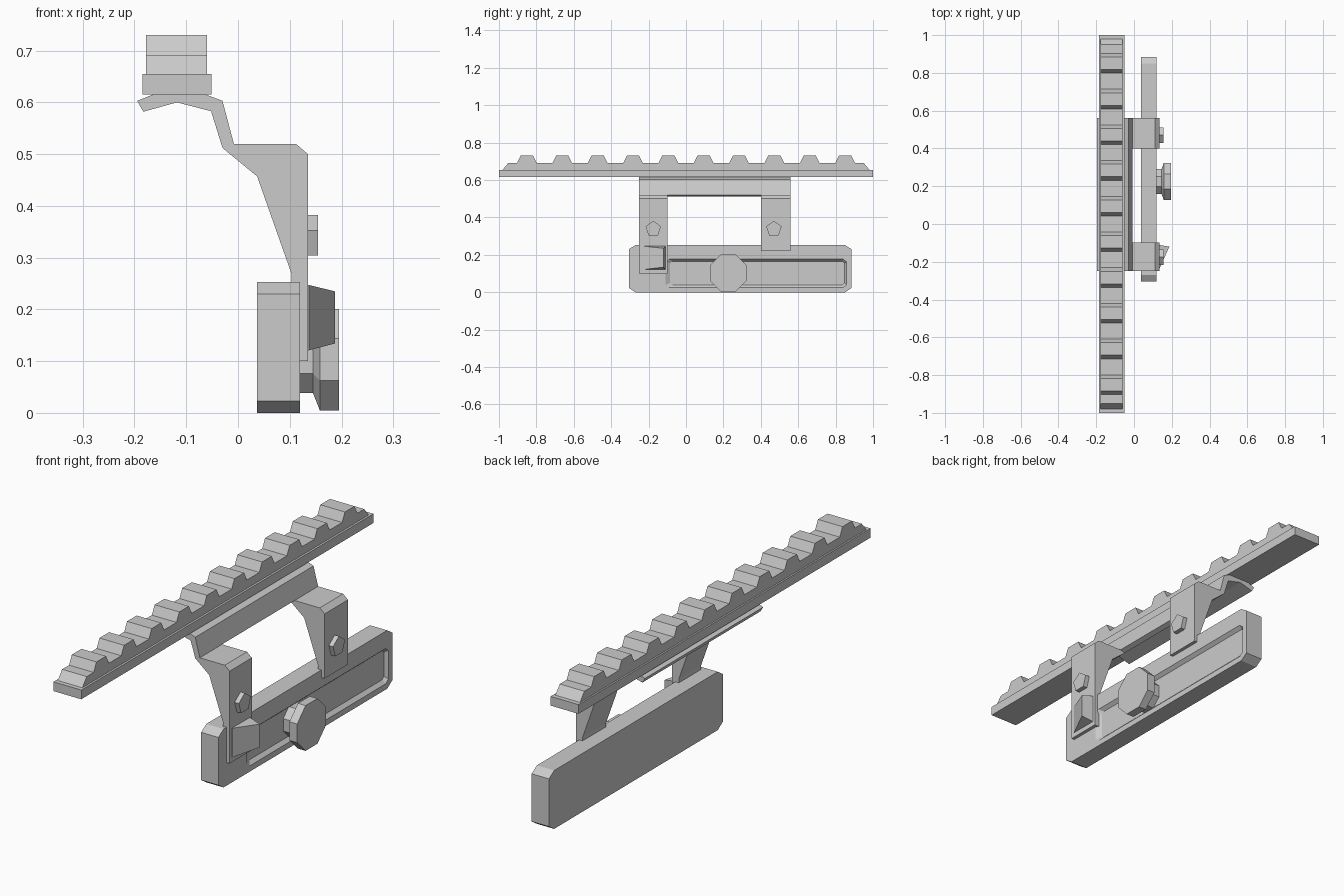
import bpy, bmesh
from math import sin, cos, pi

if "Cube" in bpy.data.objects:
    bpy.data.objects.remove(bpy.data.objects["Cube"])


def loft(name, rings):
    """Skin a stack of equal-length rings and cap both ends."""
    bm = bmesh.new()
    vs = [[bm.verts.new(p) for p in r] for r in rings]
    n = len(rings[0])
    for a, b in zip(vs, vs[1:]):
        for i in range(n):
            j = (i + 1) % n
            bm.faces.new((a[i], a[j], b[j], b[i]))
    bm.faces.new(vs[0])
    bm.faces.new(vs[-1])
    bmesh.ops.recalc_face_normals(bm, faces=bm.faces)
    me = bpy.data.meshes.new(name)
    bm.to_mesh(me)
    bm.free()
    ob = bpy.data.objects.new(name, me)
    bpy.context.collection.objects.link(ob)
    return ob


def along_x(name, prof, x0, x1):
    return loft(name, [[(x, y, z) for y, z in prof] for x in (x0, x1)])


def along_y(name, prof, y0, y1):
    return loft(name, [[(x, y, z) for x, z in prof] for y in (y0, y1)])


def chamfered(y0, y1, z0, z1, cy, cz):
    return [(y0 + cy, z0), (y1 - cy, z0), (y1, z0 + cz), (y1, z1 - cz),
            (y1 - cy, z1), (y0 + cy, z1), (y0, z1 - cz), (y0, z0 + cz)]


def polygon(x, y, z, r, n, start):
    return [(x, y + r * cos(start + 2 * pi * i / n), z + r * sin(start + 2 * pi * i / n))
            for i in range(n)]


# Rail: flat base and toothed upper strip
along_x("rail_base", [(-1, .615), (1, .615), (1, .655), (-1, .655)], -.185, -.051)
teeth = [(.98, .655), (-.98, .655), (-.95, .692)]
for i in range(10):
    c = (i - 4.5) * .189
    teeth += [(c - .052, .692), (c - .033, .73), (c + .033, .73), (c + .052, .692)]
teeth.append((.95, .692))
along_x("rail_teeth", teeth, -.178, -.06)

# Bracket: bent saddle under the rail and two tapered legs
saddle = [(-.195, .603), (-.183, .582), (-.118, .60), (-.052, .583), (-.03, .512),
          (-.008, .52), (-.03, .603), (-.062, .615), (-.165, .615)]
along_y("bracket_saddle", saddle, -.25, .56)
for name, y0, y1, foot in (("front_leg", -.25, -.098, .10), ("rear_leg", .40, .56, .22)):
    leg = [(-.03, .512), (.037, .457), (.103, .27), (.103, foot), (.135, foot),
           (.135, .50), (.112, .52), (-.008, .52)]
    along_y(name, leg, y0, y1)

# Mounting plate with a sloped recess in its outer face
plate = along_x("mounting_plate", chamfered(-.305, .885, 0, .253, .035, .023), .037, .12)
outer = chamfered(-.11, .858, .025, .178, .018, .015)
inner = chamfered(-.085, .848, .04, .165, .012, .01)
cutter = loft("recess_cutter", [[(.105, y, z) for y, z in inner],
                                [(.12, y, z) for y, z in outer],
                                [(.14, y, z) for y, z in outer]])
cutter.hide_render = True
mod = plate.modifiers.new("recess", 'BOOLEAN')
mod.object = cutter
mod.operation = 'DIFFERENCE'
mod.solver = 'EXACT'
bpy.context.view_layer.objects.active = plate
bpy.ops.object.modifier_apply(modifier=mod.name)
bpy.data.objects.remove(cutter)

# Octagonal clamping knob on a narrower shaft
loft("clamp_knob", [polygon(x, .225, .103, r / cos(pi / 8), 8, pi / 8)
                    for x, r in ((.10, .065), (.145, .065), (.158, .098), (.195, .098))])

# Pentagonal bolt heads on the legs
for name, y in (("front_bolt", -.175), ("rear_bolt", .47)):
    loft(name, [polygon(x, y, .339, .043, 5, pi / 2) for x in (.125, .155)])

# Wedge-shaped lever on the front leg
loft("lever", [[(.13, -.235, .12), (.13, -.11, .12), (.13, -.11, .248), (.13, -.235, .248)],
               [(.137, -.232, .121), (.187, -.12, .134), (.187, -.12, .235), (.137, -.232, .247)]])
